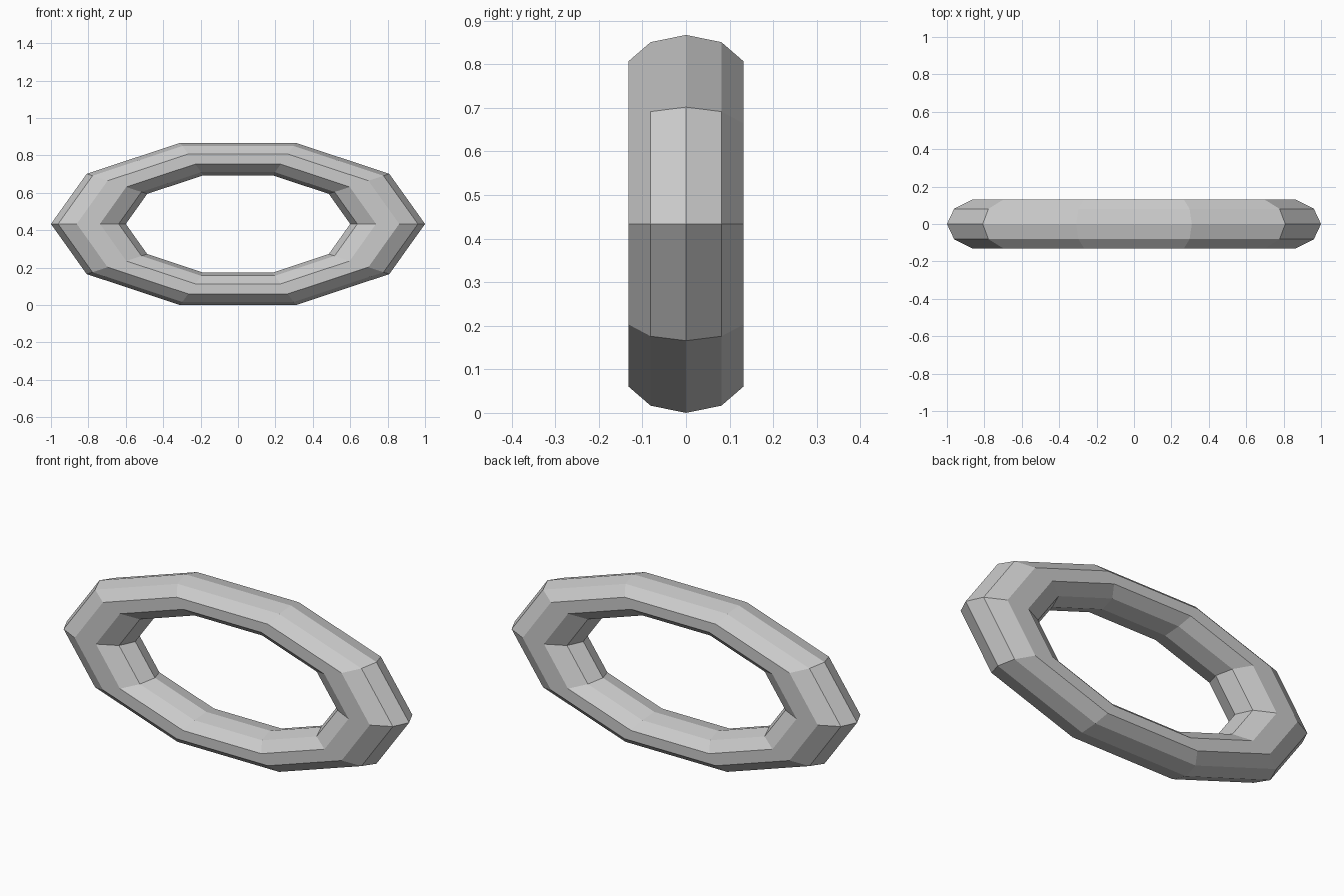
import bpy
import math

if "Cube" in bpy.data.objects:
    bpy.data.objects.remove(bpy.data.objects["Cube"])

SQUASH = 0.456      # height relative to width
DEPTH = 0.691       # thickness front to back relative to width

# Ten-sided ring with a ten-sided cross-section, stood upright and flattened to an oval
bpy.ops.mesh.primitive_torus_add(
    major_radius=0.8, minor_radius=0.2,
    major_segments=10, minor_segments=10,
    location=(0, 0, SQUASH * math.sin(math.radians(72))),
    rotation=(math.radians(90), 0, 0))
ring = bpy.context.object
ring.name = "oval_ring"
ring.scale = (1, SQUASH, DEPTH)
bpy.ops.object.transform_apply(location=True, rotation=True, scale=True)
bpy.ops.object.shade_flat()
